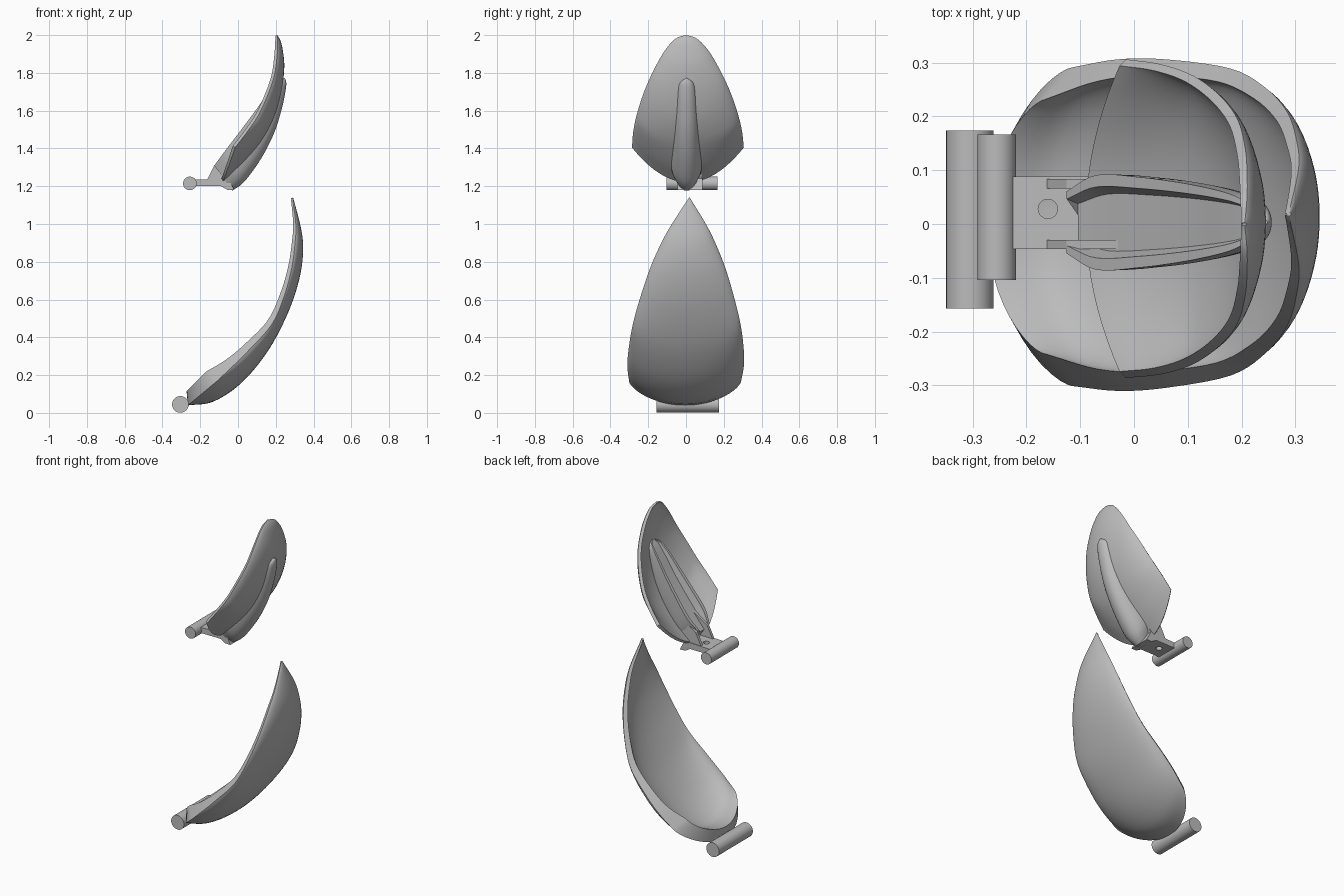
import bpy, bmesh, math
from mathutils import Vector

if "Cube" in bpy.data.objects:
    bpy.data.objects.remove(bpy.data.objects["Cube"])

grey = bpy.data.materials.new("plain_grey")
grey.use_nodes = True
grey.diffuse_color = (0.5, 0.5, 0.5, 1)
grey.node_tree.nodes["Principled BSDF"].inputs["Base Color"].default_value = (0.5, 0.5, 0.5, 1)
parts = []


def add_object(name, bm):
    bmesh.ops.recalc_face_normals(bm, faces=bm.faces)
    mesh = bpy.data.meshes.new(name)
    bm.to_mesh(mesh)
    bm.free()
    mesh.materials.append(grey)
    obj = bpy.data.objects.new(name, mesh)
    bpy.context.collection.objects.link(obj)
    parts.append(obj)
    return obj


def smooth_stations(rows, steps=5):
    """Catmull-Rom interpolation through the lengthwise stations."""
    rows = [Vector(r) for r in rows]
    rows = [2 * rows[0] - rows[1]] + rows + [2 * rows[-1] - rows[-2]]
    out = []
    for a, b, c, d in zip(rows, rows[1:], rows[2:], rows[3:]):
        for i in range(steps):
            t = i / steps
            out.append(0.5 * (2 * b + (c - a) * t + (2 * a - 5 * b + 4 * c - d) * t * t
                              + (3 * b - a - 3 * c + d) * t ** 3))
    return out + [rows[-2]]


def loft(name, rings):
    bm = bmesh.new()
    loops = [[bm.verts.new(p) for p in ring] for ring in rings]
    n = len(loops[0])
    for lo, hi in zip(loops, loops[1:]):
        for i in range(n):
            bm.faces.new((lo[i], lo[(i + 1) % n], hi[(i + 1) % n], hi[i]))
    # Close both ends with strips across the two halves of the ring
    for ring in (loops[0], loops[-1]):
        for i in range(n // 2 - 1):
            bm.faces.new((ring[i], ring[i + 1], ring[n - 2 - i], ring[n - 1 - i]))
    return add_object(name, bm)


def left_normal(a, b):
    d = (b - a).normalized()
    return Vector((-d.y, d.x))


def arc(centre, rim, width, shift, power, count=24):
    """Bowed cross-section from one rim through the centre to the other."""
    pts = []
    for i in range(count + 1):
        a = math.pi * (i / count - 0.5)
        p = rim.lerp(centre, max(0, math.cos(a)) ** power)
        pts.append((p.x, width * math.sin(a) + shift, p.y))
    return pts


def petal(name, stations, end_power, shift_low, shift_high):
    # Station: centre x, z, rim x, z, half width, thickness
    rows = smooth_stations(stations)
    rings = []
    for i, row in enumerate(rows):
        lo, hi = rows[max(i - 1, 0)], rows[min(i + 1, len(rows) - 1)]
        t = i / (len(rows) - 1)
        centre, rim = Vector(row[0:2]), Vector(row[2:4])
        width, thick = max(row[4], 0.002), row[5]
        shift = shift_low + (shift_high - shift_low) * t
        # The cut lower end is straighter than the bowed sections above it
        power = 1.05 + (end_power - 1.05) * max(0, 1 - 4 * t)
        inner_c = centre + thick * left_normal(Vector(lo[0:2]), Vector(hi[0:2]))
        inner_r = rim + thick * left_normal(Vector(lo[2:4]), Vector(hi[2:4]))
        inner_w = max(width - thick * 0.8, width * 0.4)
        rings.append(arc(centre, rim, width, shift, power)
                     + arc(inner_c, inner_r, inner_w, shift, power)[::-1])
    return loft(name, rings)


def hinge(name, x, z, radius, y0, y1):
    bm = bmesh.new()
    bmesh.ops.create_cone(bm, cap_ends=True, segments=40, radius1=radius,
                          radius2=radius, depth=y1 - y0)
    for v in bm.verts:
        v.co = Vector((x + v.co.x, (y0 + y1) / 2 + v.co.z, z + v.co.y))
    return add_object(name, bm)


def side_plate(name, outline, y0, y1):
    bm = bmesh.new()
    face = bm.faces.new([bm.verts.new((x, y0, z)) for x, z in outline])
    new = bmesh.ops.extrude_face_region(bm, geom=[face])["geom"]
    bmesh.ops.translate(bm, vec=(0, y1 - y0, 0),
                        verts=[g for g in new if isinstance(g, bmesh.types.BMVert)])
    return add_object(name, bm)


# Lower petal: large pointed shell
petal("lower_petal", [
    (-0.265, 0.04, -0.115, 0.165, 0.296, 0.075),
    (-0.13, 0.06, -0.03, 0.245, 0.308, 0.05),
    (0.02, 0.16, 0.06, 0.335, 0.305, 0.038),
    (0.16, 0.33, 0.18, 0.47, 0.285, 0.03),
    (0.265, 0.53, 0.245, 0.62, 0.246, 0.024),
    (0.325, 0.71, 0.285, 0.77, 0.198, 0.02),
    (0.345, 0.86, 0.302, 0.90, 0.143, 0.017),
    (0.333, 0.98, 0.306, 1.0, 0.09, 0.014),
    (0.292, 1.14, 0.288, 1.138, 0.003, 0.008)], 1.4, -0.005, 0.018)
hinge("lower_hinge", -0.305, 0.045, 0.044, -0.157, 0.174)

# Upper petal: smaller shell with a rounded tip
petal("upper_petal", [
    (-0.08, 1.22, -0.015, 1.405, 0.296, 0.015),
    (0.02, 1.31, 0.05, 1.49, 0.288, 0.015),
    (0.12, 1.43, 0.11, 1.58, 0.268, 0.015),
    (0.19, 1.56, 0.16, 1.69, 0.232, 0.015),
    (0.23, 1.70, 0.193, 1.79, 0.188, 0.015),
    (0.245, 1.83, 0.207, 1.89, 0.134, 0.015),
    (0.237, 1.92, 0.21, 1.95, 0.09, 0.014),
    (0.225, 1.97, 0.21, 1.985, 0.05, 0.012),
    (0.208, 2.0, 0.206, 2.0, 0.003, 0.008)], 2.0, 0.01, 0.0)
hinge("upper_hinge", -0.255, 1.215, 0.036, -0.104, 0.166)

# Pod through the upper petal: bowed back, open channel on the inner side
# Station: back x, z, inner x, z, half width
pod_rows = smooth_stations([
    (-0.03, 1.176, -0.125, 1.31, 0.058),
    (0.035, 1.225, -0.07, 1.385, 0.088),
    (0.125, 1.35, 0.01, 1.49, 0.084),
    (0.195, 1.49, 0.085, 1.59, 0.074),
    (0.237, 1.63, 0.145, 1.675, 0.062),
    (0.254, 1.72, 0.185, 1.725, 0.05),
    (0.255, 1.755, 0.21, 1.75, 0.034),
    (0.248, 1.772, 0.225, 1.768, 0.006)])
rings = []
for row in pod_rows:
    back, lip = Vector(row[0:2]), Vector(row[2:4])
    width = max(row[4], 0.002)
    floor = lip.lerp(back, 0.22)
    ring = arc(back, lip, width, 0.003, 0.6, 17)
    for y, p in ((0.75, lip), (0.6, floor), (-0.6, floor), (-0.75, lip)):
        ring.append((p.x, y * width + 0.003, p.y))
    rings.append(ring)
loft("upper_pod", rings)

# Arm joining pod and hinge, with a round hole
arm = side_plate("hinge_arm", [(-0.232, 1.2), (-0.232, 1.234), (-0.05, 1.24),
                               (-0.02, 1.18), (-0.055, 1.18), (-0.09, 1.2)], -0.046, 0.088)
bm = bmesh.new()
bmesh.ops.create_cone(bm, cap_ends=True, segments=24, radius1=0.018, radius2=0.018, depth=0.2)
bmesh.ops.translate(bm, vec=(-0.16, 0.028, 1.215), verts=bm.verts)
cutter = add_object("hole_cutter", bm)
cutter.hide_render = True
cutter.hide_set(True)
parts.remove(cutter)
cut = arm.modifiers.new("hole", "BOOLEAN")
cut.operation = "DIFFERENCE"
cut.solver = "EXACT"
cut.object = cutter

# Cheeks rising from the arm to the channel lips
cheek = [(-0.165, 1.23), (-0.125, 1.31), (-0.01, 1.385), (0.0, 1.35), (-0.06, 1.22)]
for name, y0, y1 in (("right_cheek", -0.046, -0.03), ("left_cheek", 0.066, 0.084)):
    side_plate(name, cheek, y0, y1)

# Smooth shading with crisp edges
bpy.ops.object.select_all(action="DESELECT")
for obj in parts:
    obj.select_set(True)
bpy.context.view_layer.objects.active = parts[0]
bpy.ops.object.shade_smooth_by_angle(angle=math.radians(30))
